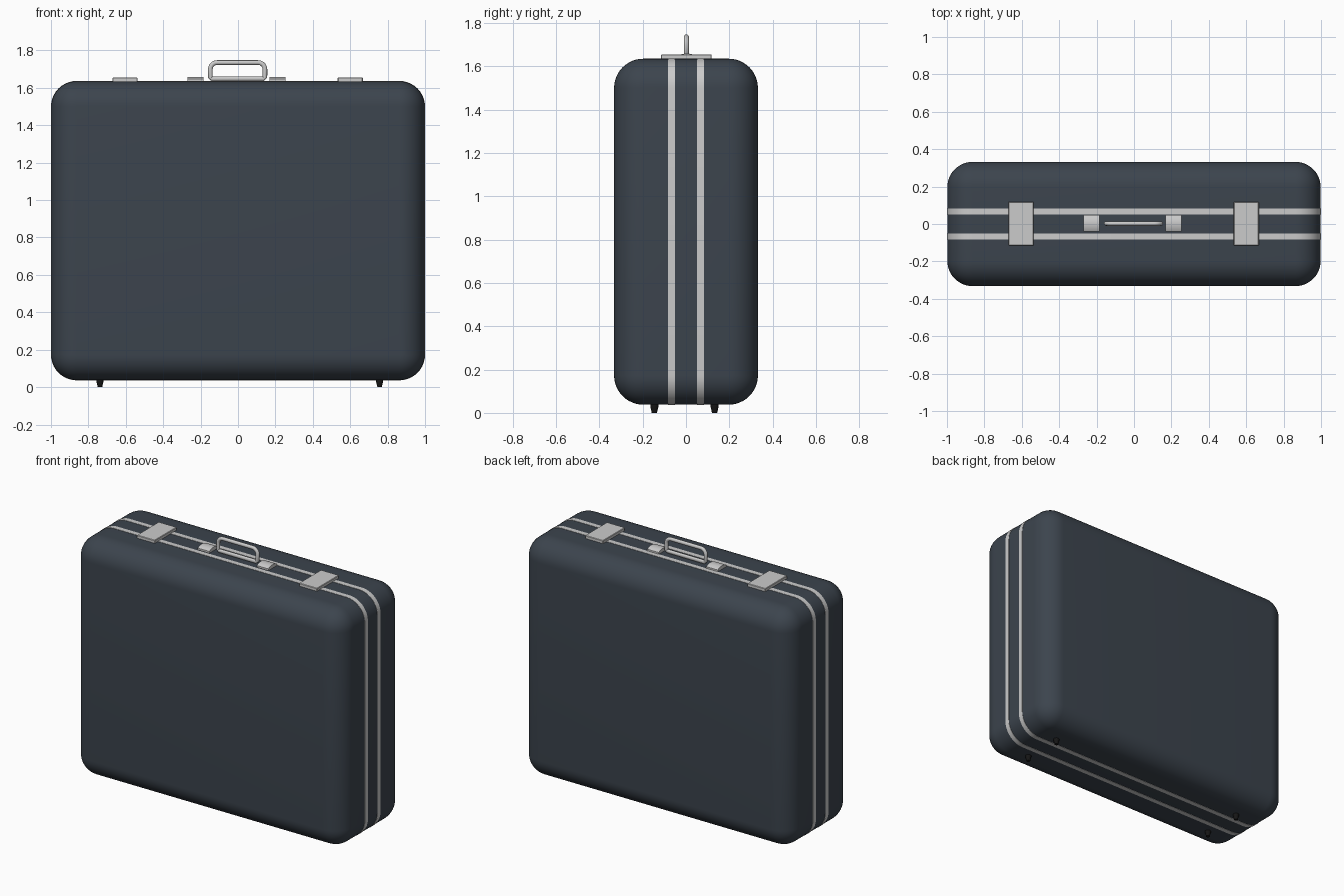
import bpy, bmesh, math
from mathutils import Matrix, Vector

if "Cube" in bpy.data.objects:
    bpy.data.objects.remove(bpy.data.objects["Cube"])


def material(name, rgb):
    m = bpy.data.materials.new(name)
    m.diffuse_color = (*rgb, 1)
    m.use_nodes = True
    m.node_tree.nodes["Principled BSDF"].inputs["Base Color"].default_value = m.diffuse_color
    return m


NAVY = material("navy_shell", (0.045, 0.058, 0.075))
BLACK = material("black_rubber", (0.008, 0.008, 0.008))


def finish(name, bm, mat=None, angle=35):
    bmesh.ops.recalc_face_normals(bm, faces=bm.faces)
    me = bpy.data.meshes.new(name)
    bm.to_mesh(me)
    bm.free()
    ob = bpy.data.objects.new(name, me)
    bpy.context.collection.objects.link(ob)
    if mat:
        me.materials.append(mat)
    bpy.ops.object.select_all(action='DESELECT')
    ob.select_set(True)
    bpy.context.view_layer.objects.active = ob
    bpy.ops.object.shade_smooth_by_angle(angle=math.radians(angle))
    return ob


def box(name, lo, hi, bevel, segments, mat=None):
    lo, hi = Vector(lo), Vector(hi)
    bm = bmesh.new()
    bmesh.ops.create_cube(bm, size=1, matrix=Matrix.Translation((lo + hi) / 2) @ Matrix.Diagonal((*(hi - lo), 1)))
    bmesh.ops.bevel(bm, geom=bm.edges[:], offset=bevel, segments=segments, profile=0.5, affect='EDGES')
    return finish(name, bm, mat)


def rounded_rect(hw, z0, z1, r, n=10):
    """Closed outline in the xz plane."""
    pts = []
    for i, (sx, cz) in enumerate(((1, z1 - r), (-1, z1 - r), (-1, z0 + r), (1, z0 + r))):
        for k in range(n + 1):
            a = math.pi / 2 * (i + k / n)
            pts.append((sx * (hw - r) + r * math.cos(a), cz + r * math.sin(a)))
    return pts


# Shell
box("suitcase_shell", (-0.998, -0.332, 0.038), (0.998, 0.332, 1.635), 0.135, 12, NAVY)

# Two metal trim bands wrapped around the shell
for y, side in ((-0.067, "front"), (0.067, "back")):
    bm = bmesh.new()
    rings = []
    for hw, z0, z1, r, ys in ((1.0, 0.036, 1.637, 0.137, (-0.016, 0.016)),
                              (0.992, 0.044, 1.629, 0.129, (0.016, -0.016))):
        for dy in ys:
            rings.append([bm.verts.new((px, y + dy, pz)) for px, pz in rounded_rect(hw, z0, z1, r)])
    n = len(rings[0])
    for a, b in zip(rings, rings[1:] + rings[:1]):
        for i in range(n):
            j = (i + 1) % n
            bm.faces.new((a[i], a[j], b[j], b[i]))
    finish("trim_band_" + side, bm)

# Latch plates and domed handle mounts on the top
for side, s in (("left", -1), ("right", 1)):
    x = s * 0.602 - 0.002
    box("latch_plate_" + side, (x - 0.067, -0.115, 1.63), (x + 0.067, 0.118, 1.655), 0.003, 1)

    x = s * 0.219 - 0.008
    section = [(0.045, 1.63)]
    for k in range(13):
        t = 1 - k / 6
        section.append((0.045 * t, 1.659 - 0.012 * t * t))
    section.append((-0.045, 1.63))
    bm = bmesh.new()
    f = bm.faces.new([bm.verts.new((x - 0.043, 0.004 + py, pz)) for py, pz in section])
    ext = bmesh.ops.extrude_face_region(bm, geom=[f])
    bmesh.ops.translate(bm, vec=(0.086, 0, 0), verts=[v for v in ext["geom"] if isinstance(v, bmesh.types.BMVert)])
    finish("handle_mount_" + side, bm)

# Handle: closed round-bar loop
path = rounded_rect(0.146, 1.648, 1.735, 0.036, 6)
# tighter lower corners, so the bar sits flat on the shell
lower = [(-0.146, 1.656), (-0.138, 1.648), (0.138, 1.648), (0.146, 1.656)]
path = path[:14] + lower
bm = bmesh.new()
rings = []
for i, (px, pz) in enumerate(path):
    a, b = Vector(path[i - 1]), Vector(path[(i + 1) % len(path)])
    t = (b - a).normalized()
    normal = Vector((t.y, -t.x))
    ring = []
    for k in range(12):
        ang = math.tau * k / 12
        o = normal * 0.0125 * math.cos(ang)
        ring.append(bm.verts.new((px - 0.002 + o.x, 0.002 + 0.0115 * math.sin(ang), pz + o.y)))
    rings.append(ring)
for a, b in zip(rings, rings[1:] + rings[:1]):
    for k in range(12):
        m = (k + 1) % 12
        bm.faces.new((a[k], a[m], b[m], b[k]))
finish("handle", bm, angle=60)

# Four tapered rubber feet
for x in (-0.738, 0.757):
    for y in (-0.146, 0.132):
        bm = bmesh.new()
        rings = []
        for r, z in ((0.019, 0.045), (0.019, 0.03), (0.016, 0.018), (0.012, 0.0)):
            rings.append([bm.verts.new((x + r * math.cos(math.tau * k / 16), y + r * math.sin(math.tau * k / 16), z))
                          for k in range(16)])
        for a, b in zip(rings, rings[1:]):
            for k in range(16):
                m = (k + 1) % 16
                bm.faces.new((a[k], a[m], b[m], b[k]))
        bm.faces.new(rings[0])
        bm.faces.new(rings[-1])
        finish("foot", bm, BLACK)
